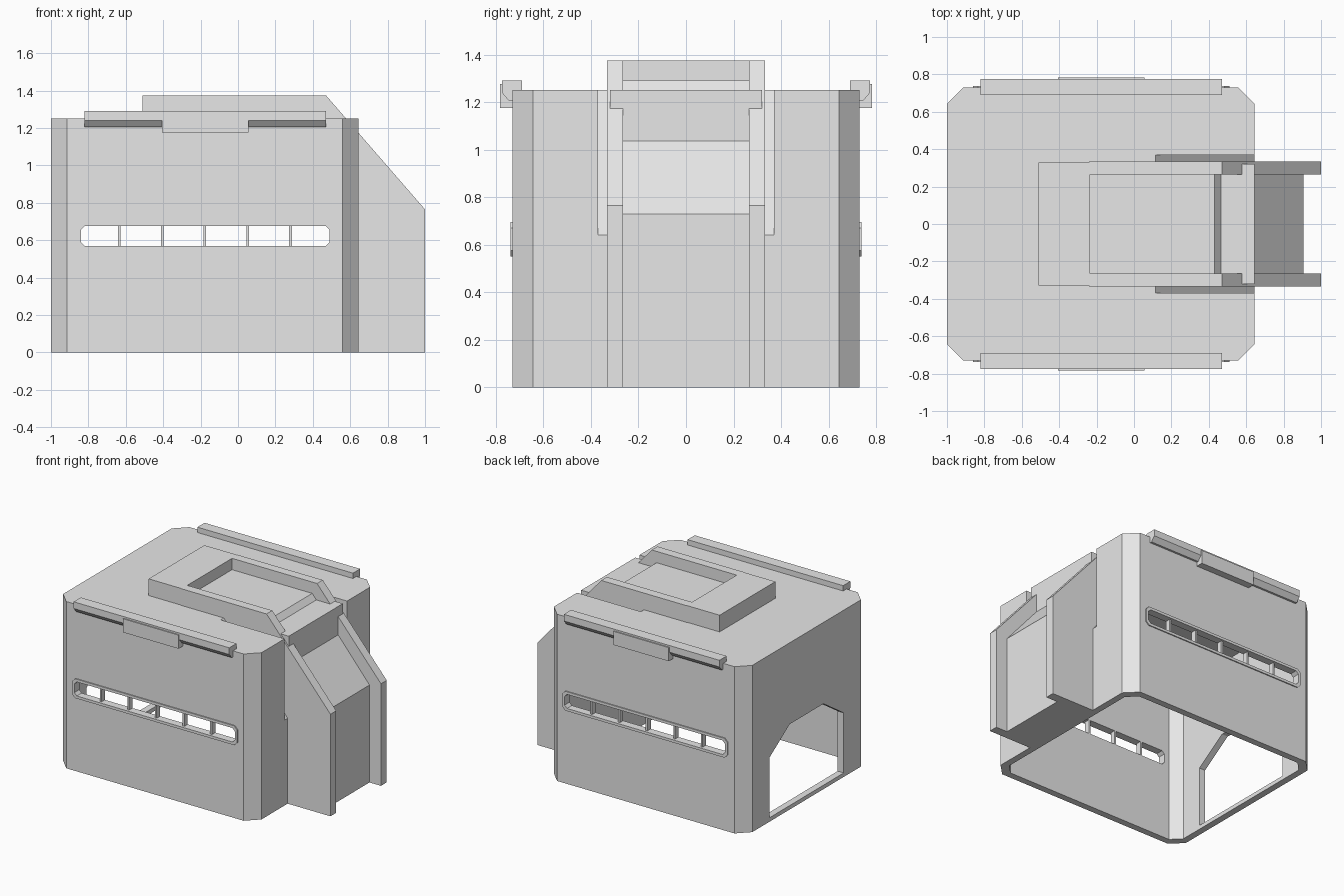
import bpy
import bmesh

cube = bpy.data.objects.get("Cube")
if cube:
    bpy.data.objects.remove(cube, do_unlink=True)

grey = bpy.data.materials.new("light_grey")
grey.use_nodes = True
grey.diffuse_color = (0.8, 0.8, 0.8, 1)
grey.node_tree.nodes["Principled BSDF"].inputs["Base Color"].default_value = (0.8, 0.8, 0.8, 1)


def prism(name, profile, axis, start, end):
    """Extrude a 2D profile along one axis (other two axes in xyz order)."""
    def place(p, t):
        return {"x": (t, p[0], p[1]), "y": (p[0], t, p[1]), "z": (p[0], p[1], t)}[axis]
    bm = bmesh.new()
    low = [bm.verts.new(place(p, start)) for p in profile]
    high = [bm.verts.new(place(p, end)) for p in profile]
    bm.faces.new(low)
    bm.faces.new(high)
    for i in range(len(low)):
        j = (i + 1) % len(low)
        bm.faces.new((low[i], low[j], high[j], high[i]))
    bmesh.ops.recalc_face_normals(bm, faces=bm.faces)
    mesh = bpy.data.meshes.new(name)
    bm.to_mesh(mesh)
    bm.free()
    mesh.materials.append(grey)
    obj = bpy.data.objects.new(name, mesh)
    bpy.context.collection.objects.link(obj)
    return obj


def box(name, x, y, z):
    return prism(name, rect(x[0], x[1], y[0], y[1]), "z", *z)


def rect(a0, a1, b0, b1, c=0):
    """Rectangle, with corners clipped by c."""
    if not c:
        return [(a0, b0), (a1, b0), (a1, b1), (a0, b1)]
    return [(a0 + c, b0), (a1 - c, b0), (a1, b0 + c), (a1, b1 - c),
            (a1 - c, b1), (a0 + c, b1), (a0, b1 - c), (a0, b0 + c)]


def cut(target, cutter):
    cutter.hide_render = True
    mod = target.modifiers.new("cut", "BOOLEAN")
    mod.operation = "DIFFERENCE"
    mod.solver = "EXACT"
    mod.object = cutter
    bpy.context.view_layer.objects.active = target
    bpy.ops.object.modifier_apply(modifier=mod.name)
    bpy.data.objects.remove(cutter, do_unlink=True)


# Hollow body, open underneath
wall = 0.05
body = prism("body_shell", rect(-1, 0.645, -0.73, 0.73, 0.087), "z", 0, 1.25)
cut(body, prism("cavity_cutter", rect(-1 + wall, 0.645 - wall, -0.73 + wall, 0.73 - wall, 0.07),
                "z", -0.1, 1.2))

# Arched doorway with a low sill
door = [(-0.44, 0.03), (0.44, 0.03), (0.44, 0.48), (0.2, 0.64), (-0.2, 0.64), (-0.44, 0.48)]
cut(body, prism("door_cutter", door, "x", -1.1, -0.8))

# Long window slots through both side walls
slot = rect(-0.84, 0.49, 0.57, 0.675, 0.02)
cut(body, prism("slot_cutter", slot, "y", -0.9, 0.9))

# Narrow sloping notches beside the raised housing
notch = [(0.115, 1.25), (0.115, 1.3), (0.7, 1.3), (0.7, 0.577)]
for s in (-1, 1):
    cut(body, prism("notch_cutter", notch, "y", s * 0.32, s * 0.37))

# Raised housing: back cap, then side cheeks and recessed panel
box("housing_back", (-0.51, -0.235), (-0.33, 0.33), (1.22, 1.375))
cheek = [(-0.24, 1.22), (-0.24, 1.375), (0.47, 1.375), (1, 0.765), (1, 0),
         (0.62, 0), (0.62, 0.61), (0.09, 1.22)]
panel = [(-0.24, 1.22), (-0.24, 1.29), (0.43, 1.29), (0.905, 0.73), (0.905, 0),
         (0.62, 0), (0.62, 0.61), (0.09, 1.22)]
prism("housing_panel", panel, "y", -0.266, 0.266)

for s, side in ((-1, "front"), (1, "back")):
    prism(side + "_cheek", cheek, "y", s * 0.265, s * 0.333)

    # Notch floor and outer wall
    prism(side + "_notch_floor", [(0.115, 1.249), (0.643, 0.641), (0.643, 0.59), (0.08, 1.24)],
          "y", s * 0.32, s * 0.38)
    prism(side + "_notch_wall", [(0.1, 1.24), (0.64, 1.24), (0.64, 0.62)],
          "y", s * 0.37, s * 0.385)

    # Roof-edge rail with a centre plate
    rail = [(0.69, 1.24), (0.69, 1.29), (0.775, 1.29), (0.775, 1.24), (0.745, 1.205), (0.72, 1.205)]
    prism(side + "_rail", [(s * y, z) for y, z in rail], "x", -0.82, 0.47)
    box(side + "_rail_plate", (-0.405, 0.055), (s * 0.725, s * 0.783), (1.175, 1.277))

    # Slot surround and dividers
    frame = prism(side + "_slot_frame", rect(-0.86, 0.51, 0.55, 0.695, 0.025),
                  "y", s * 0.72, s * 0.738)
    cut(frame, prism("frame_cutter", slot, "y", -0.9, 0.9))
    for i in range(5):
        x = -0.635 + i * 0.229
        box(f"{side}_slot_divider_{i + 1}", (x - 0.007, x + 0.007),
            (s * 0.68, s * 0.72), (0.56, 0.685))
